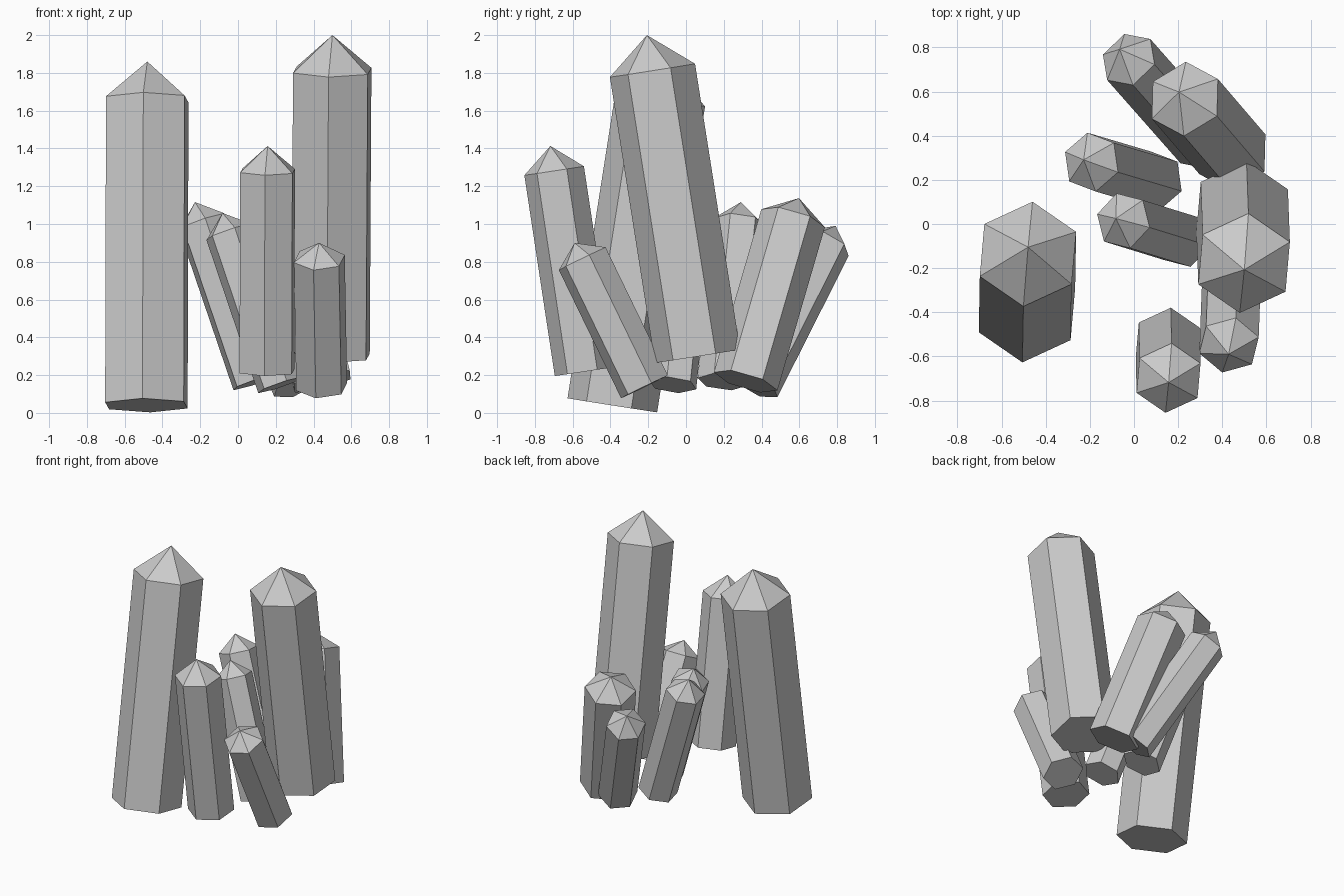
import bpy
import math
from mathutils import Vector

if "Cube" in bpy.data.objects:
    bpy.data.objects.remove(bpy.data.objects["Cube"])

SHAFT = 0.89  # share of the length taken by the straight prism


def crystal(name, base, tip, radius, angle):
    """Hexagonal prism with a pointed cap; angle = plan direction of one corner."""
    base, tip = Vector(base), Vector(tip)
    axis = (tip - base).normalized()
    a = math.radians(angle)
    u = Vector((math.cos(a), math.sin(a), 0))
    u.z = -(u.x * axis.x + u.y * axis.y) / axis.z
    u.normalize()
    v = axis.cross(u)
    shoulder = base.lerp(tip, SHAFT)
    ring = [radius * (u * math.cos(i * math.pi / 3) + v * math.sin(i * math.pi / 3))
            for i in range(6)]
    verts = [base + r for r in ring] + [shoulder + r for r in ring] + [tip]
    faces = [tuple(range(5, -1, -1))]
    for i in range(6):
        j = (i + 1) % 6
        faces += [(i, j, j + 6, i + 6), (i + 6, j + 6, 12)]
    mesh = bpy.data.meshes.new(name)
    mesh.from_pydata(verts, [], faces)
    mesh.update()
    bpy.context.collection.objects.link(bpy.data.objects.new(name, mesh))


# name, base centre, tip, radius, corner angle
CRYSTALS = [
    # two tall crystals
    ("left_tall_crystal", (-0.485, -0.39, 0.04), (-0.48, -0.105, 1.86), 0.241, -95),
    ("right_tall_crystal", (0.49, 0.061, 0.30), (0.50, -0.207, 2.0), 0.229, -95),
    # front crystals
    ("front_crystal", (0.153, -0.537, 0.219), (0.157, -0.718, 1.413), 0.16, -95),
    ("front_small_crystal", (0.443, -0.22, 0.138), (0.429, -0.59, 0.90), 0.141, -104),
    # back crystals
    ("back_thick_crystal", (0.446, 0.316, 0.167), (0.204, 0.598, 1.137), 0.175, 88.5),
    ("back_slim_crystal", (0.309, 0.368, 0.15), (-0.065, 0.792, 0.99), 0.135, 43.6),
    # middle crystals
    ("middle_back_crystal", (0.096, 0.195, 0.165), (-0.228, 0.291, 1.116), 0.136, 98),
    ("middle_front_crystal", (0.226, -0.07, 0.148), (-0.082, 0.025, 1.058), 0.13, 104),
]

for spec in CRYSTALS:
    crystal(*spec)
